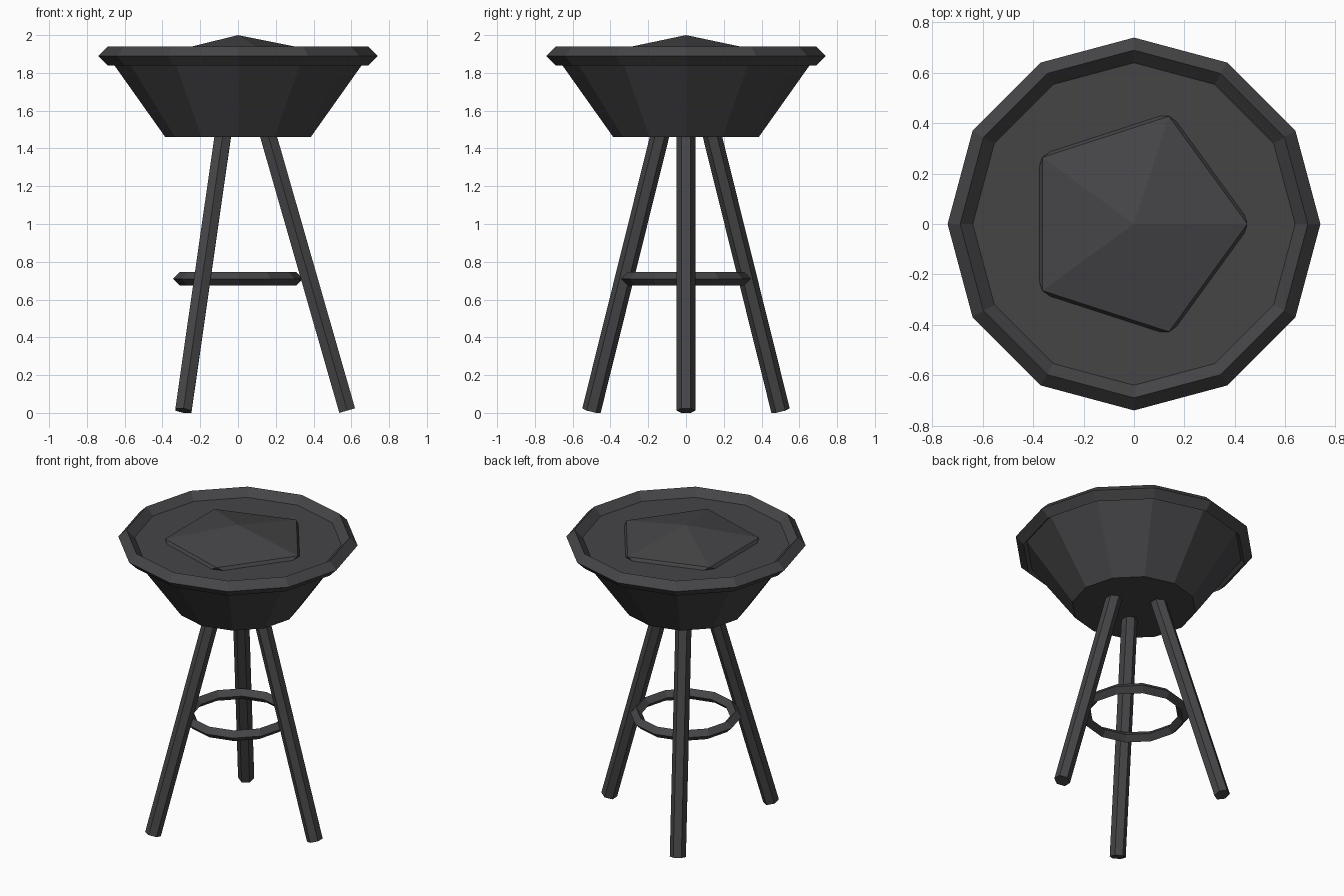
import bpy
from math import radians, cos, sin, pi
from mathutils import Vector, Matrix

if "Cube" in bpy.data.objects:
    bpy.data.objects.remove(bpy.data.objects["Cube"])

dark = bpy.data.materials.new("dark_grey")
dark.diffuse_color = (0.06, 0.058, 0.062, 1)
dark.use_nodes = True
dark.node_tree.nodes["Principled BSDF"].inputs["Base Color"].default_value = dark.diffuse_color


def finish(name):
    ob = bpy.context.object
    ob.name = name
    ob.data.materials.clear()
    ob.data.materials.append(dark)
    return ob


def ring(name, z, major, minor):
    # twelve-sided ring with a diamond cross-section
    bpy.ops.mesh.primitive_torus_add(major_segments=12, minor_segments=4,
                                     major_radius=major, minor_radius=minor,
                                     location=(0, 0, z))
    return finish(name)


# Bowl: flared twelve-sided body with a flat top
z0, z1 = 1.46, 1.89
bpy.ops.mesh.primitive_cone_add(vertices=12, radius1=0.385, radius2=0.69,
                                depth=z1 - z0, location=(0, 0, (z0 + z1) / 2))
finish("bowl")

# Rim around the bowl and brace ring between the legs
ring("bowl_rim", 1.89, 0.69, 0.05)
ring("brace_ring", 0.71, 0.308, 0.036)

# Mound: flattened icosahedron poking out of the bowl top
bpy.ops.mesh.primitive_ico_sphere_add(subdivisions=1, radius=1)
mound = finish("mound")
mound.data.transform(Matrix.Translation((0, 0, 1.837))
                     @ Matrix.Diagonal((0.503, 0.503, 0.163, 1)))

# Legs: three splayed hexagonal rods ending inside the bowl
foot = Vector((0.578, 0, 0.012))
head = Vector((0.151, 0, 1.50))
axis = head - foot
tilt = (Matrix.Translation((foot + head) / 2)
        @ Matrix.Rotation(Vector((0, 0, 1)).angle(axis), 4, Vector((0, -1, 0))))
for i in range(3):
    bpy.ops.mesh.primitive_cylinder_add(vertices=6, radius=0.05, depth=axis.length)
    leg = finish(f"leg_{i + 1}")
    leg.data.transform(Matrix.Rotation(radians(120 * i), 4, 'Z') @ tilt)
